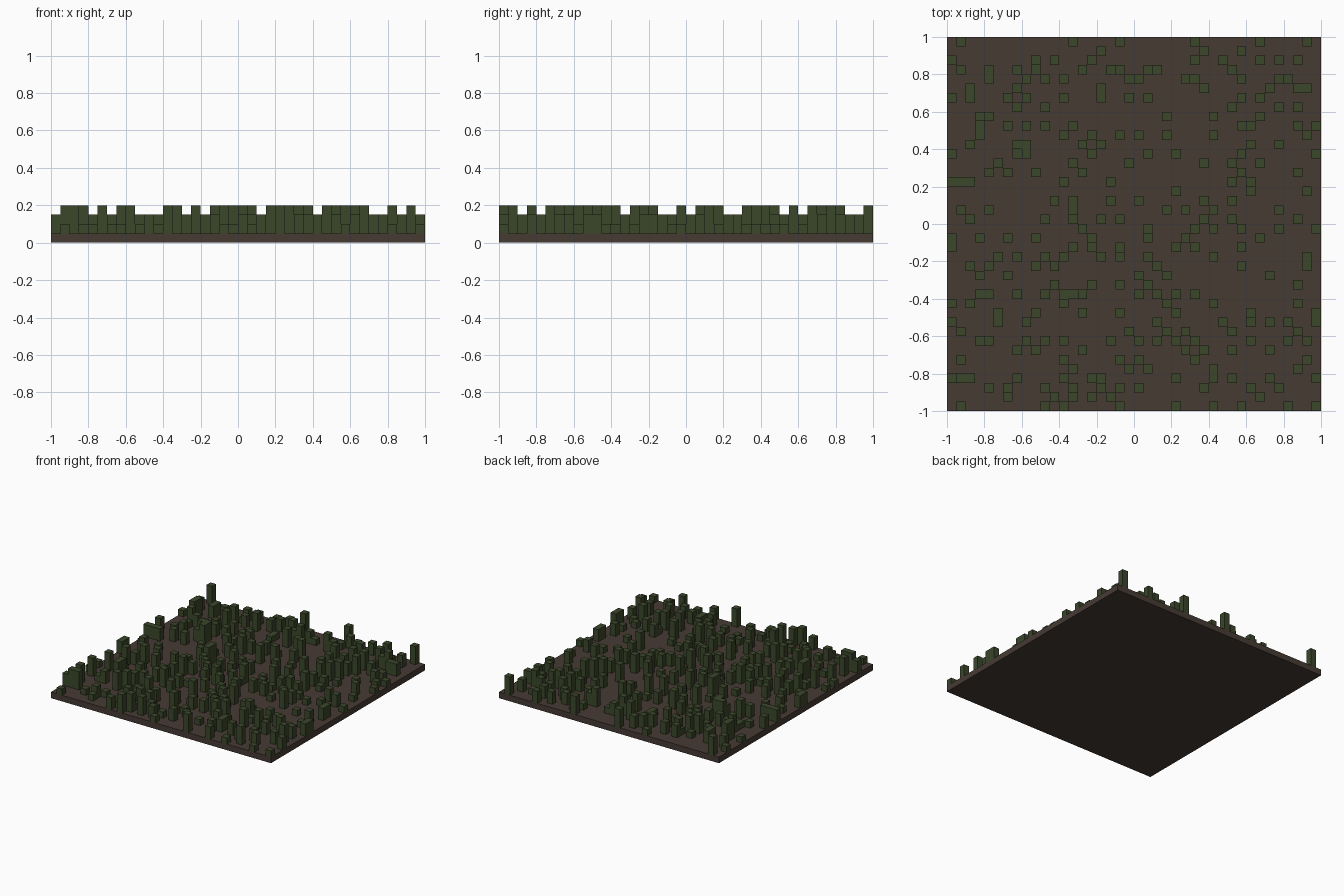
import bpy
import bmesh
import random
from mathutils import Matrix, Vector

N, CELL = 40, 0.05
random.seed(11)

cube = bpy.data.objects.get("Cube")
if cube:
    bpy.data.objects.remove(cube, do_unlink=True)


def material(name, rgb):
    mat = bpy.data.materials.new(name)
    mat.use_nodes = True
    mat.diffuse_color = (*rgb, 1)
    mat.node_tree.nodes["Principled BSDF"].inputs["Base Color"].default_value = (*rgb, 1)
    return mat


def add_box(bm, low, high):
    low, high = Vector(low), Vector(high)
    place = Matrix.Translation((low + high) / 2) @ Matrix.Diagonal((*(high - low), 1))
    bmesh.ops.create_cube(bm, size=1, matrix=place)


def finish(bm, name, mat):
    mesh = bpy.data.meshes.new(name)
    bm.to_mesh(mesh)
    bm.free()
    mesh.materials.append(mat)
    bpy.context.collection.objects.link(bpy.data.objects.new(name, mesh))


# Soil slab, one cell thick
bm = bmesh.new()
add_box(bm, (-1, -1, 0), (1, 1, CELL))
finish(bm, "soil_slab", material("dark brown soil", (0.062, 0.043, 0.034)))

# Blades along the four borders, by cell number
front = [1, 10, 12, 18, 24, 28, 31, 36, 39]
back = [1, 13, 18, 26, 33, 38]
left_side = [3, 9, 10, 19, 27, 30]
right_side = [3, 9, 11, 17, 18, 24, 27, 33, 37]
cells = {(i, 0) for i in front} | {(i, N - 1) for i in back}
cells |= {(N - 1, j) for j in left_side} | {(0, j) for j in right_side}

# Thicker tufts: column, row, width, depth
tufts = [
    (17, 36, 2, 1), (21, 36, 2, 1), (19, 35, 2, 1), (25, 35, 2, 1), (35, 35, 2, 1),
    (1, 24, 2, 1), (3, 7, 2, 1), (3, 12, 2, 1), (12, 12, 2, 1), (1, 3, 2, 1),
    (31, 30, 2, 1), (7, 27, 2, 2), (16, 33, 1, 2), (28, 3, 1, 2), (32, 9, 1, 2),
    (32, 23, 1, 2), (38, 15, 1, 2), (5, 9, 1, 2), (6, 1, 1, 2), (4, 35, 1, 2),
    (2, 33, 1, 2), (3, 29, 1, 2),
]
for i, j, width, depth in tufts:
    cells |= {(i + a, j + b) for a in range(width) for b in range(depth)}

# Single blades scattered evenly over the interior, seldom side by side
interior = [(i, j) for i in range(1, N - 1) for j in range(1, N - 1)]
random.shuffle(interior)
total = len(cells) + 220
for i, j in interior:
    beside = {(i - 1, j), (i + 1, j), (i, j - 1), (i, j + 1)} & cells
    if len(cells) < total and (not beside or random.random() < 0.08):
        cells.add((i, j))

# Grass blades: one to three cells tall, kept shorter in a few rows
short_x = {0, 4, 6, 9, 10, 14, 16, 22, 28, 34, 35, 37, 39}
short_y = {2, 13, 17, 20, 24, 25, 30, 37, 38}
bm = bmesh.new()
for i, j in sorted(cells):
    tallest = 2 if i in short_x or j in short_y else 3
    height = min(tallest, random.choice((1, 1, 2, 3, 3, 3)))
    x, y = i * CELL - 1, j * CELL - 1
    add_box(bm, (x, y, CELL), (x + CELL, y + CELL, CELL * (1 + height)))
finish(bm, "grass_blades", material("dark green grass", (0.043, 0.061, 0.023)))
